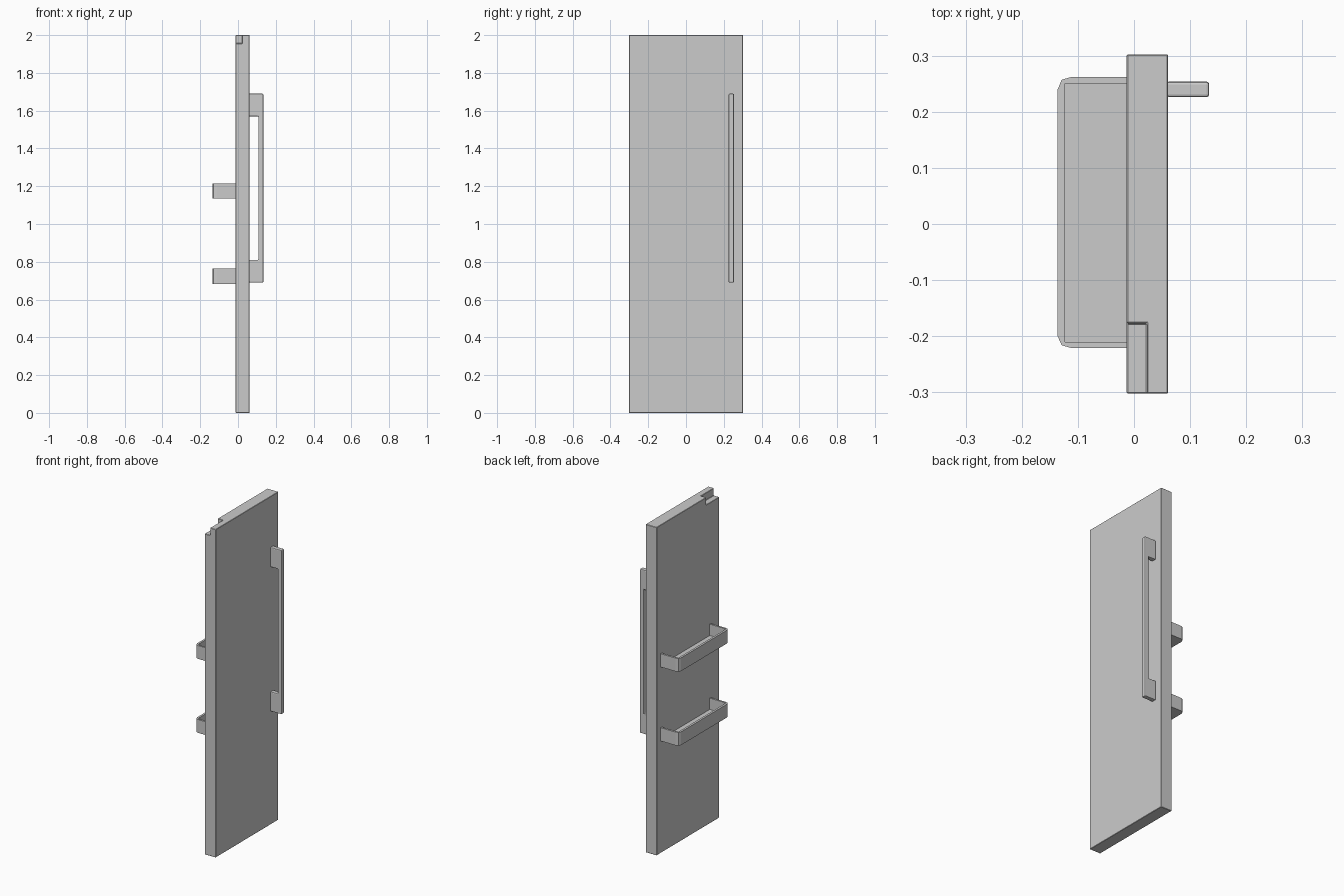
import bpy, bmesh, math

if "Cube" in bpy.data.objects:
    bpy.data.objects.remove(bpy.data.objects["Cube"])


def finish(name, bm):
    bmesh.ops.recalc_face_normals(bm, faces=bm.faces)
    mesh = bpy.data.meshes.new(name)
    bm.to_mesh(mesh)
    bm.free()
    ob = bpy.data.objects.new(name, mesh)
    bpy.context.collection.objects.link(ob)
    return ob


def prism(name, pts, axis, lo, hi):
    """Extrude a 2D outline along y (outline in xz) or z (outline in xy)."""
    bm = bmesh.new()
    place = (lambda a, b: (a, lo, b)) if axis == 'y' else (lambda a, b: (a, b, lo))
    face = bm.faces.new([bm.verts.new(place(a, b)) for a, b in pts])
    ext = bmesh.ops.extrude_face_region(bm, geom=[face])
    d = (0, hi - lo, 0) if axis == 'y' else (0, 0, hi - lo)
    bmesh.ops.translate(bm, vec=d, verts=[g for g in ext['geom'] if isinstance(g, bmesh.types.BMVert)])
    return finish(name, bm)


def box(name, x0, x1, y0, y1, z0, z1):
    return prism(name, [(x0, y0), (x1, y0), (x1, y1), (x0, y1)], 'z', z0, z1)


def cut(ob, cutter):
    cutter.hide_render = True
    mod = ob.modifiers.new("cut", 'BOOLEAN')
    mod.operation = 'DIFFERENCE'
    mod.solver = 'EXACT'
    mod.object = cutter
    bpy.context.view_layer.objects.active = ob
    bpy.ops.object.modifier_apply(modifier=mod.name)
    bpy.data.objects.remove(cutter)


def bevel(ob, width, segments):
    mod = ob.modifiers.new("bevel", 'BEVEL')
    mod.width = width
    mod.segments = segments
    mod.limit_method = 'ANGLE'
    mod.angle_limit = math.radians(40)


# Door slab with a hinge notch in the top corner
door = box("door_panel", -0.013, 0.061, -0.302, 0.302, 0, 2)
cut(door, box("notch_cutter", -0.1, 0.023, -0.4, -0.177, 1.955, 2.1))
bevel(door, 0.002, 1)

# Long handle on the outer face: C-shaped profile in xz
handle = prism("door_handle", [
    (0.058, 0.69), (0.134, 0.69), (0.134, 1.69), (0.058, 1.69),
    (0.058, 1.57), (0.108, 1.57), (0.108, 0.81), (0.058, 0.81)], 'y', 0.226, 0.254)
bevel(handle, 0.005, 2)

# Two open-topped bins on the inner face, with faceted outer corners
outline = [(-0.0125, -0.221), (-0.112, -0.221), (-0.129, -0.216), (-0.136, -0.2),
           (-0.136, 0.24), (-0.129, 0.257), (-0.112, 0.262), (-0.0125, 0.262)]
for name, z in (("lower_bin", 0.683), ("upper_bin", 1.134)):
    bin_ob = prism(name, outline, 'z', z, z + 0.081)
    cut(bin_ob, box("bin_cutter", -0.123, 0.1, -0.21, 0.25, z + 0.012, z + 0.2))
